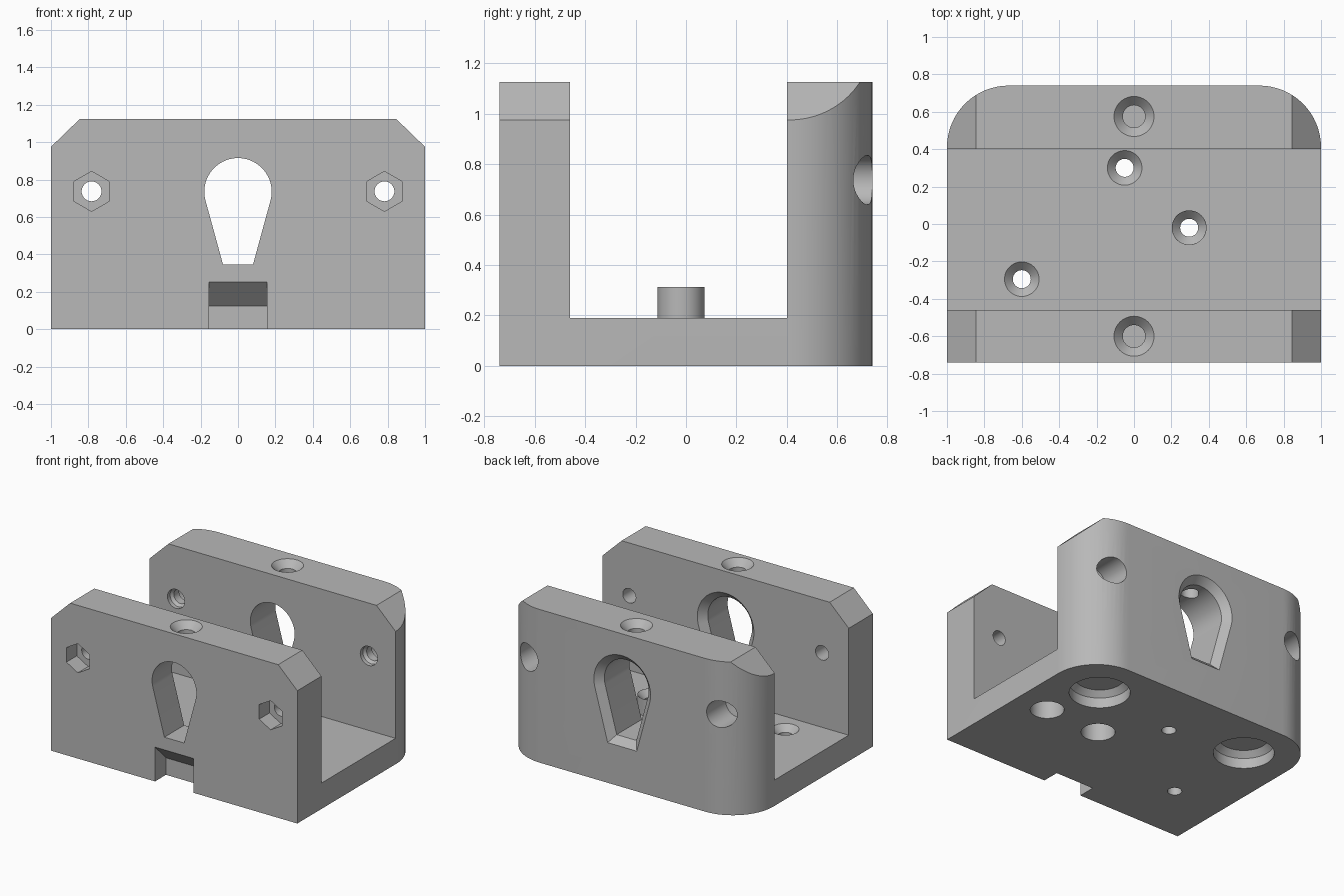
import bpy, bmesh, math

cube = bpy.data.objects.get("Cube")
if cube:
    bpy.data.objects.remove(cube, do_unlink=True)

grey = bpy.data.materials.new("plain_grey")
grey.use_nodes = True
grey.diffuse_color = (0.48, 0.48, 0.48, 1)
grey.node_tree.nodes["Principled BSDF"].inputs["Base Color"].default_value = (0.48, 0.48, 0.48, 1)

HEIGHT, FLOOR = 1.125, 0.19
FRONT, BACK = -0.74, 0.74
FRONT_IN, BACK_IN = -0.46, 0.40
OUT = 0.1  # how far cutters run past a surface


def loft(name, rings):
    """Closed solid through rings that all have the same number of points."""
    bm = bmesh.new()
    loops = [[bm.verts.new(p) for p in ring] for ring in rings]
    n = len(loops[0])
    for a, b in zip(loops, loops[1:]):
        for i in range(n):
            j = (i + 1) % n
            bm.faces.new((a[i], a[j], b[j], b[i]))
    bm.faces.new(loops[0])
    bm.faces.new(loops[-1])
    bmesh.ops.recalc_face_normals(bm, faces=bm.faces)
    mesh = bpy.data.meshes.new(name)
    bm.to_mesh(mesh)
    bm.free()
    mesh.materials.append(grey)
    ob = bpy.data.objects.new(name, mesh)
    bpy.context.collection.objects.link(ob)
    return ob


def place(axis, u, v, t):
    return (u, v, t) if axis == "Z" else (u, t, v) if axis == "Y" else (t, u, v)


def prism(name, axis, outline, start, end):
    return loft(name, [[place(axis, u, v, t) for u, v in outline] for t in (start, end)])


def turned(name, axis, centre, steps, sides=48):
    """Round (or hexagonal) solid from (position, radius) steps along an axis."""
    angles = [math.pi / 2 + math.tau * i / sides for i in range(sides)]
    return loft(name, [[place(axis, centre[0] + r * math.cos(a), centre[1] + r * math.sin(a), t)
                        for a in angles] for t, r in steps])


def combine(tool, operation="DIFFERENCE"):
    mod = body.modifiers.new(tool.name, "BOOLEAN")
    mod.operation, mod.solver, mod.object = operation, "EXACT", tool
    bpy.context.view_layer.objects.active = body
    bpy.ops.object.modifier_apply(modifier=mod.name)
    bpy.data.objects.remove(tool, do_unlink=True)


# Block with two rounded back corners
R, ARC = 0.33, 16
corner = [(1 - R + R * math.cos(a), BACK - R + R * math.sin(a))
          for a in (math.pi / 2 * i / ARC for i in range(ARC + 1))]
plan = [(-1, FRONT), (1, FRONT)] + corner + [(-x, y) for x, y in reversed(corner)]
body = prism("bracket_body", "Z", plan, 0, HEIGHT)

# Channel between the walls and bevelled upper corners
combine(prism("channel", "X", [(FRONT_IN, FLOOR), (BACK_IN, FLOOR), (BACK_IN, 2), (FRONT_IN, 2)], -2, 2))
for s in (-1, 1):
    wedge = [(s * 0.69, 1.275), (s * 1.155, 0.825), (s * 1.155, 1.275)]
    combine(prism("corner_bevel", "Y", wedge, -1, 1))

# Raised boss on the floor
BOSS = (0.295, -0.02)
combine(turned("boss", "Z", BOSS, [(0.1, 0.093), (0.313, 0.093)]), "UNION")


# Keyhole windows, flared on the rear face of each wall
def keyhole(grow, y):
    lean = math.radians(15)
    r = 0.18 + grow
    half = 0.08 + grow * (1 / math.cos(lean) - math.tan(lean))
    arc = [-lean + (math.pi + 2 * lean) * i / 40 for i in range(41)]
    ring = [(r * math.cos(a), y, 0.735 + r * math.sin(a)) for a in arc]
    return ring + [(-half, y, 0.345 - grow), (half, y, 0.345 - grow)]


FLARE = 0.05
for front, rear in ((FRONT, FRONT_IN), (BACK_IN, BACK)):
    combine(loft("keyhole", [keyhole(0, front - OUT), keyhole(0, rear - FLARE),
                             keyhole(FLARE, rear), keyhole(FLARE, rear + OUT)]))

# Countersunk holes from the top of each wall into the keyholes
for y in (-0.6, 0.575):
    combine(turned("top_hole", "Z", (0, y), [(0.8, 0.06), (HEIGHT - 0.05, 0.06),
                                             (HEIGHT, 0.107), (HEIGHT + OUT, 0.107)]))

# Countersunk holes through the floor and the boss
for centre, top in (((-0.05, 0.3), FLOOR), ((-0.6, -0.295), FLOOR), (BOSS, 0.313)):
    rim = 0.0925
    combine(turned("floor_hole", "Z", centre, [(-OUT, 0.048), (top - 0.045, 0.048),
                                               (top, rim), (top + OUT, rim + 0.002)]))

# Blind pockets underneath
for centre in (BOSS, (0.745, -0.01)):
    combine(turned("under_pocket", "Z", centre, [(-OUT, 0.113), (0.14, 0.113)]))
for s in (-1, 1):
    combine(turned("foot_pocket", "Z", (s * 0.625, 0.39),
                   [(-OUT, 0.203), (0.075, 0.203), (0.115, 0.165)]))

# Bolt holes: hexagonal pocket in front, round counterbore behind
for s in (-1, 1):
    bolt = (s * 0.783, 0.737)
    combine(turned("front_bolt_hole", "Y", bolt, [(FRONT - OUT, 0.053), (FRONT_IN + OUT, 0.053)]))
    combine(turned("nut_pocket", "Y", bolt, [(FRONT - OUT, 0.107), (FRONT + 0.12, 0.107)], 6))
    combine(turned("back_bolt_hole", "Y", bolt, [(BACK_IN - OUT, 0.07), (BACK_IN + 0.03, 0.07),
                                                 (BACK_IN + 0.05, 0.053), (0.51, 0.053),
                                                 (0.52, 0.098), (BACK + OUT, 0.098)]))

# Notch with a sloping roof at the foot of the front
notch = [(FRONT - OUT, -OUT), (-0.613, -OUT), (-0.613, 0.125), (FRONT, 0.252), (FRONT - OUT, 0.352)]
combine(prism("front_notch", "X", notch, -0.156, 0.156))

bpy.ops.object.select_all(action="DESELECT")
body.select_set(True)
bpy.context.view_layer.objects.active = body
bpy.ops.object.shade_smooth_by_angle(angle=math.radians(25))
